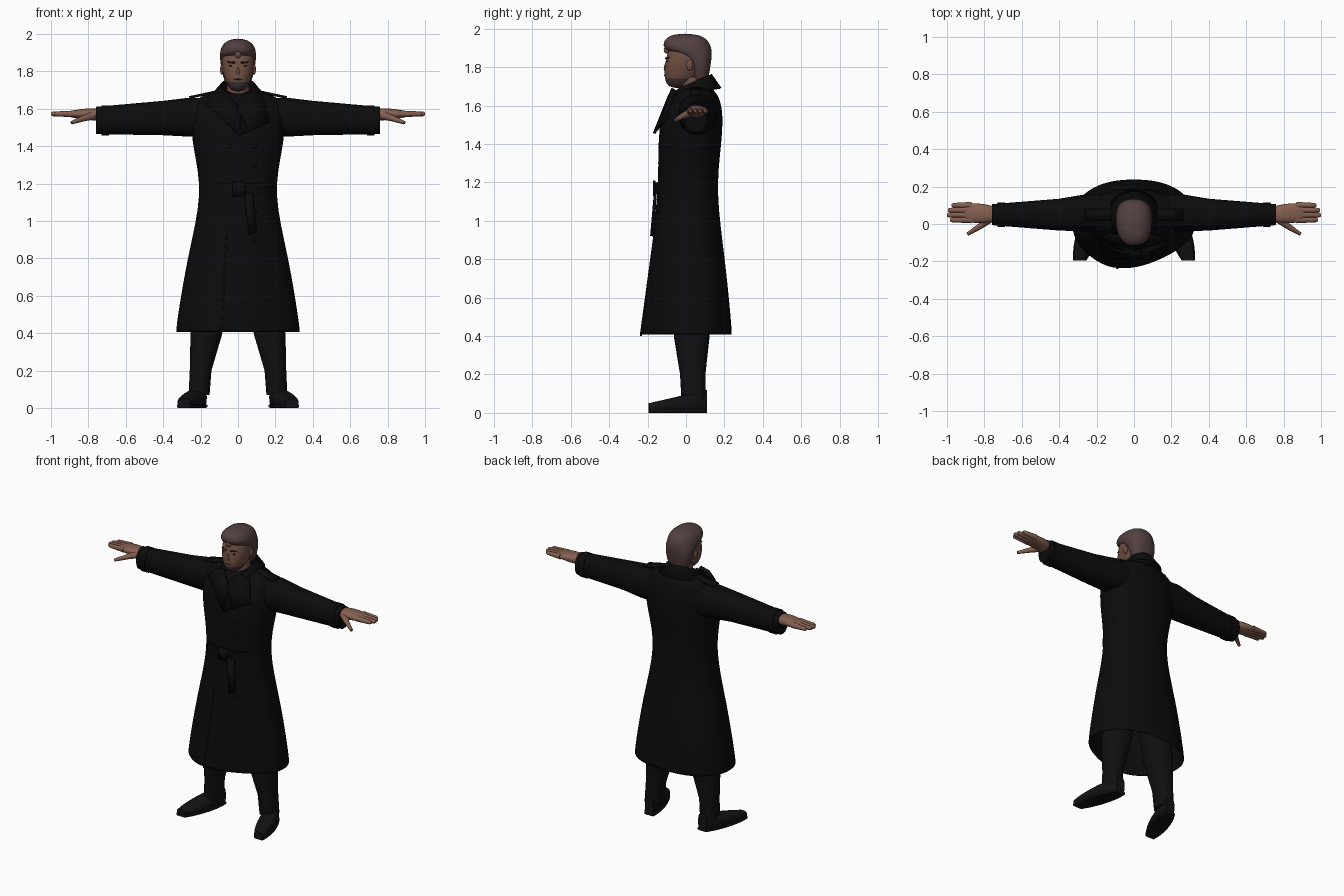
import bpy, bmesh
from math import sin, cos, pi, radians
from mathutils import Vector

cube = bpy.data.objects.get("Cube")
if cube:
    bpy.data.objects.remove(cube)


def paint(name, level, tint=(1, 1, 1)):
    color = [level * channel for channel in tint] + [1]
    material = bpy.data.materials.new(name)
    material.use_nodes = True
    material.diffuse_color = color
    shader = material.node_tree.nodes["Principled BSDF"]
    shader.inputs["Base Color"].default_value = color
    shader.inputs["Roughness"].default_value = 0.9
    return material


SKIN_TINT = (1, .5, .35)
HAIR_TINT = (1, .6, .6)
COAT = paint("black coat", .0035)
TROUSER = paint("black trousers", .005)
LEATHER = paint("black leather", .006)
HAND = paint("hand skin", .23, SKIN_TINT)
FACE = paint("face skin", .16, SKIN_TINT)
HAIR = paint("brown hair", .085, HAIR_TINT)
STUBBLE = paint("stubble", .06, HAIR_TINT)
BROW = paint("dark brow", .025, HAIR_TINT)


def finish(name, bm, materials, mirror=False, thickness=0, smooth=0):
    """Turn a bmesh into a smooth-shaded object with the usual modifiers."""
    bmesh.ops.recalc_face_normals(bm, faces=bm.faces[:])
    mesh = bpy.data.meshes.new(name)
    bm.to_mesh(mesh)
    bm.free()
    for material in materials:
        mesh.materials.append(material)
    mesh.shade_smooth()
    mesh.set_sharp_from_angle(angle=radians(50))
    part = bpy.data.objects.new(name, mesh)
    bpy.context.collection.objects.link(part)
    if mirror:
        part.modifiers.new("mirror", 'MIRROR').use_mirror_merge = False
    if thickness:
        solid = part.modifiers.new("thickness", 'SOLIDIFY')
        solid.thickness = thickness
        solid.offset = 0
    if smooth:
        rounding = part.modifiers.new("smooth", 'SUBSURF')
        rounding.levels = rounding.render_levels = smooth
    return part


def bridge(bm, rows, closed=True):
    rows = [[bm.verts.new(point) for point in row] for row in rows]
    count = len(rows[0])
    for lower, upper in zip(rows, rows[1:]):
        for i in range(count if closed else count - 1):
            j = (i + 1) % count
            bm.faces.new((lower[i], lower[j], upper[j], upper[i]))
    return rows


def rounded(value, squareness):
    size = abs(value) ** (2 / squareness)
    return size if value >= 0 else -size


def loft(name, materials, axis, rings, squareness=2.3, sides=32, hollow=False,
         reshape=None, rule=None, **options):
    """Rings are (position on axis, centre u, centre v, radius u, radius v)."""
    rows = []
    for along, u, v, radius_u, radius_v in rings:
        row = []
        for i in range(sides):
            angle = 2 * pi * i / sides
            a = u + radius_u * rounded(cos(angle), squareness)
            b = v + radius_v * rounded(sin(angle), squareness)
            spot = Vector({'X': (along, a, b), 'Y': (a, along, b), 'Z': (a, b, along)}[axis])
            row.append(reshape(spot) if reshape else spot)
        rows.append(row)
    bm = bmesh.new()
    rows = bridge(bm, rows)
    bm.faces.new(rows[-1])
    if not hollow:
        bm.faces.new(rows[0])
    if rule:
        for face in bm.faces:
            face.material_index = rule(face.calc_center_median())
    return finish(name, bm, materials, **options)


def profile(*levels):
    """Convert (height, half width, front, back) into loft rings."""
    return [(z, 0, (front + back) / 2, half, (back - front) / 2)
            for z, half, front, back in levels]


def tube(name, material, points, radius, tip, sides=12, **options):
    points = [Vector(point) for point in points]
    last = len(points) - 1
    rows = []
    for i, point in enumerate(points):
        direction = points[min(i + 1, last)] - points[max(i - 1, 0)]
        turn = direction.to_track_quat('Z', 'Y')
        size = radius + (tip - radius) * i / last
        angles = [2 * pi * k / sides for k in range(sides)]
        rows.append([point + turn @ Vector((cos(a), sin(a), 0)) * size for a in angles])
    bm = bmesh.new()
    rows = bridge(bm, rows)
    bm.faces.new(rows[0])
    bm.faces.new(rows[-1])
    return finish(name, bm, [material], **options)


def plate(name, material, points, **options):
    bm = bmesh.new()
    bm.faces.new([bm.verts.new(point) for point in points])
    return finish(name, bm, [material], thickness=.014, **options)


def ball(name, material, centre, size, **options):
    bm = bmesh.new()
    bmesh.ops.create_uvsphere(bm, u_segments=16, v_segments=10, radius=1)
    bmesh.ops.scale(bm, vec=size, verts=bm.verts[:])
    bmesh.ops.translate(bm, vec=centre, verts=bm.verts[:])
    return finish(name, bm, [material], **options)


# Coat body: the skirt front narrows to an off-centre overlap at the hem
def overlap(spot):
    if spot.y < 0:
        amount = max(0, 1.1 - spot.z) * (spot.y / .2) ** 2
        spot.x -= amount * (spot.x * .35 + .06)
    return spot


loft("coat_body", [COAT], 'Z', profile(
    (.39, .335, -.24, .24), (.8, .27, -.18, .2), (1.15, .18, -.14, .15),
    (1.4, .24, -.14, .18), (1.55, .25, -.13, .19), (1.65, .23, -.07, .17),
    (1.7, .12, 0, .12)), hollow=True, reshape=overlap, thickness=.01, smooth=2)
tube("front_edge", COAT, [(-.05, -.14, 1.1), (-.09, -.235, .4)], .006, .006)

# Belt with buckle and hanging end
loft("belt", [COAT], 'Z', profile(*[(z, .2, -.16, .16) for z in (1.14, 1.2)]))
left, right, low, high = -.03, .04, 1.13, 1.21
plate("belt_buckle", COAT, [(x, -.165, z) for x, z in
                            ((left, low), (right, low), (right, high), (left, high))])
plate("belt_end", COAT, [(.03, -.16, 1.15), (.08, -.16, 1.15),
                         (.1, -.17, .94), (.06, -.18, .92)])

# Standing collar folded over, open at the front
fold = ((.08, 1.65, 0), (.095, 1.72, .04), (.14, 1.67, .02))
columns = []
for i in range(33):
    angle = radians(-55 + 290 * i / 32)
    columns.append([(radius * cos(angle), .04 + radius * sin(angle), z + lift * sin(angle))
                    for radius, z, lift in fold])
bm = bmesh.new()
bridge(bm, columns, closed=False)
finish("collar", bm, [COAT], thickness=.01)


# Wide lapels lying over the chest
def on_chest(*points):
    return [(x, -.16 + (z - 1.47) * .4 + x * x, z) for x, z in points]


plate("right_lapel", COAT, on_chest((-.06, 1.69), (-.13, 1.68), (-.17, 1.62),
                                    (.01, 1.455), (.05, 1.5), (-.02, 1.64)))
plate("left_lapel", COAT, on_chest((.06, 1.69), (.13, 1.67), (.17, 1.53),
                                   (.01, 1.46), (0, 1.64)))

# Two rows of buttons
for z in (1.4, 1.3, 1.05, .9):
    for side, x in (("right", -.04), ("left", .09)):
        y = -.135 - max(0, 1.1 - z) * .14
        ball(side + "_button", COAT, (x, y, z), (.012, .01, .012))

# Sleeves, cuff straps and shoulder straps
loft("sleeves", [COAT], 'X', [
    (.14, .06, 1.55, .1, .1), (.25, .06, 1.555, .1, .105), (.4, .05, 1.55, .085, .092),
    (.76, .05, 1.537, .056, .073)], mirror=True)
loft("cuff_straps", [COAT], 'X', [(x, .05, 1.538, .066, .08) for x in (.69, .73)], mirror=True)
plate("shoulder_straps", COAT, [(.12, .02, 1.69), (.12, .08, 1.69),
                                (.26, .08, 1.66), (.26, .02, 1.66)], mirror=True)

# Hands: palm, four fingers and a thumb
loft("palms", [HAND], 'X', [(.72, .05, 1.565, .04, .034), (.8, .056, 1.572, .052, .033),
                            (.88, .06, 1.571, .054, .02), (.92, .06, 1.572, .045, .013)],
     mirror=True, smooth=1)
for i, (finger, reach) in enumerate(zip(("index", "middle", "ring", "little"),
                                        (.985, 1, .995, .975))):
    y = .022 + .026 * i
    tube(finger + "_fingers", HAND, [(x, y, 1.572) for x in (.87, reach - .01, reach)],
         .018, .007, mirror=True)
tube("thumbs", HAND, [(.77, .03, 1.565), (.82, -.01, 1.55), (.89, -.054, 1.525)],
     .024, .009, mirror=True)

# Neck and head, with stubble along the jaw
tube("neck", FACE, [(0, .03, 1.6), (0, .03, 1.75)], .065, .058, sides=32)
loft("head", [FACE, STUBBLE], 'Z', profile(
    (1.69, .035, -.09, 0), (1.74, .064, -.114, .06), (1.8, .086, -.112, .1),
    (1.87, .09, -.1, .11), (1.94, .07, -.07, .09)), smooth=2,
    rule=lambda spot: int(spot.z < 1.73))
tube("nose", FACE, [(0, -.1, 1.845), (0, -.112, 1.8), (0, -.1, 1.78)], .007, .014, smooth=1)
ball("ears", FACE, (.086, .02, 1.81), (.01, .018, .028), mirror=True)
ball("eyes", BROW, (.034, -.095, 1.83), (.015, .007, .005), mirror=True)
tube("brows", BROW, [(.016, -.105, 1.846), (.055, -.09, 1.85)], .005, .004, mirror=True)
ball("mouth", STUBBLE, (0, -.108, 1.757), (.024, .006, .004))

# Swept hair with a bare gap at the forehead
loft("hair", [HAIR], 'Z', profile(
    (1.7, .06, .04, .11), (1.8, .088, .03, .127), (1.86, .096, -.02, .135),
    (1.89, .098, -.12, .135), (1.94, .09, -.12, .12), (1.975, .04, -.07, .06)), smooth=2)
tube("quiff", HAIR, [(.05, -.09, 1.9), (0, -.1, 1.93), (-.06, -.08, 1.89)], .018, .018, smooth=1)
ball("forehead_gap", FACE, (0, -.1, 1.89), (.017, .016, .02))

# Trousers and outward-turned shoes
loft("trousers", [TROUSER], 'Z', [(.8, .11, .03, .1, .1), (.39, .17, .03, .084, .092),
                                  (.2, .2, .035, .058, .066), (.07, .208, .04, .056, .064)],
     mirror=True)
foot = []
for i in range(9):
    step = i / 8
    height = .06 - .035 * step
    width = .058 * sin(pi * (.1 + .8 * step)) ** .5
    foot.append((.11 - .305 * step, .2 + .09 * step, height, width, height))
loft("shoes", [LEATHER], 'Y', foot, squareness=2.7, mirror=True)
loft("soles", [LEATHER], 'Y', [(y, x, .01, width + .003, .01) for y, x, z, width, h in foot],
     squareness=5, mirror=True)
